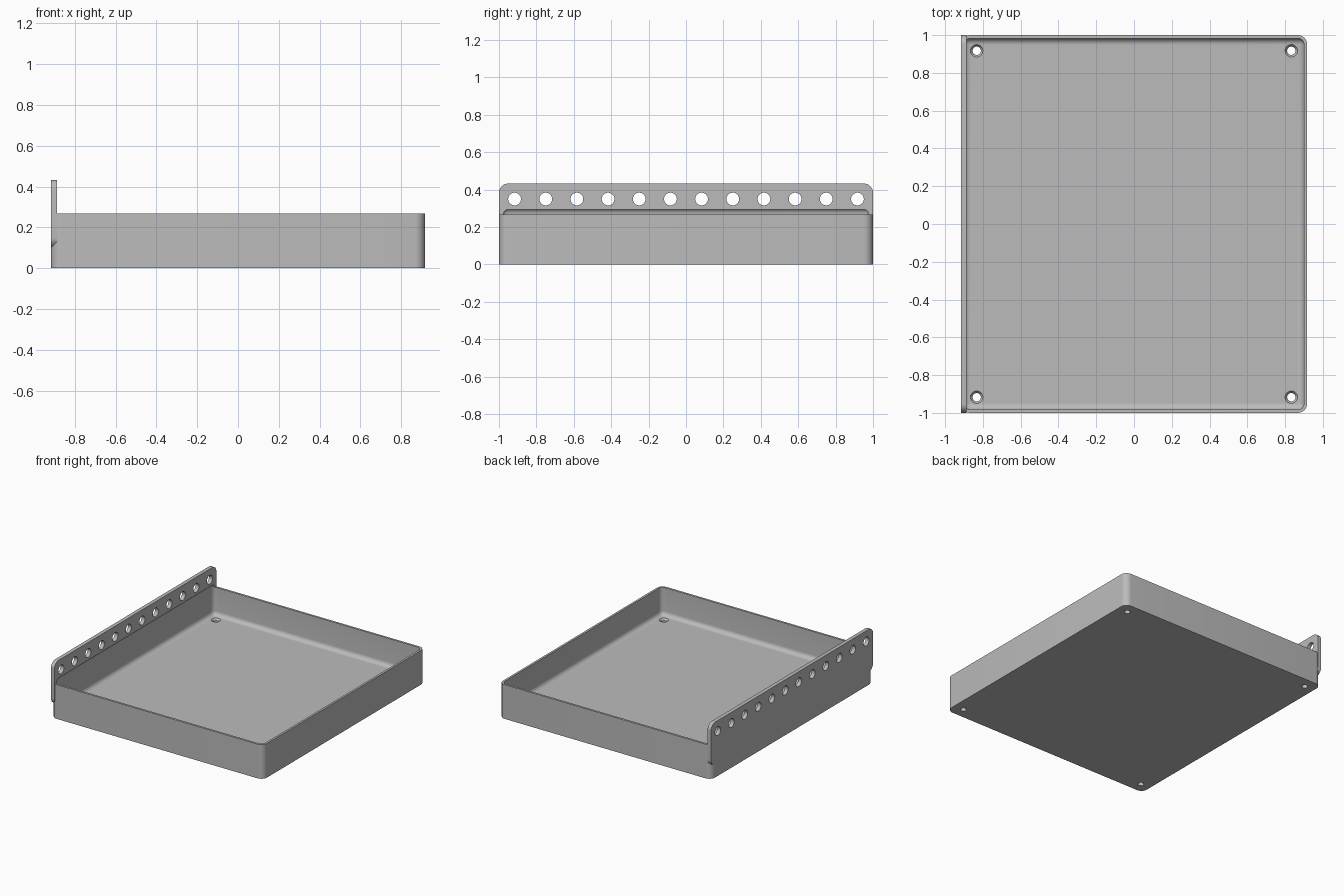
import bpy
import bmesh
import math
from mathutils import Matrix, Vector

if "Cube" in bpy.data.objects:
    bpy.data.objects.remove(bpy.data.objects["Cube"], do_unlink=True)

HALF_X, HALF_Y = 0.917, 1.0
RIM, TOP, FLOOR = 0.267, 0.433, 0.05
WALL, PLATE = 0.0167, 0.03

grey = bpy.data.materials.new("grey_plastic")
grey.use_nodes = True
grey.diffuse_color = (0.5, 0.5, 0.5, 1)
grey.node_tree.nodes["Principled BSDF"].inputs["Base Color"].default_value = (0.5, 0.5, 0.5, 1)


def to_object(name, bm):
    mesh = bpy.data.meshes.new(name)
    bm.to_mesh(mesh)
    bm.free()
    mesh.materials.append(grey)
    obj = bpy.data.objects.new(name, mesh)
    bpy.context.collection.objects.link(obj)
    return obj


def rounded_box(name, low, high, radius, axis=None):
    """Box with the edges along one axis rounded, or all edges if axis is None."""
    low, high = Vector(low), Vector(high)
    bm = bmesh.new()
    bmesh.ops.create_cube(bm, size=1)
    for v in bm.verts:
        v.co = [(a + b) / 2 + c * (b - a) for a, b, c in zip(low, high, v.co)]
    edges = [e for e in bm.edges
             if axis is None or abs((e.verts[0].co - e.verts[1].co)[axis]) > 1e-4]
    bmesh.ops.bevel(bm, geom=edges, offset=radius, segments=8, profile=0.5, affect='EDGES')
    return to_object(name, bm)


def add_cone(bm, centre, r1, r2, depth, turn=Matrix()):
    bmesh.ops.create_cone(bm, cap_ends=True, segments=40, radius1=r1, radius2=r2,
                          depth=depth, matrix=Matrix.Translation(centre) @ turn)


def combine(target, other, operation):
    mod = target.modifiers.new(operation.lower(), 'BOOLEAN')
    mod.operation, mod.solver, mod.object = operation, 'EXACT', other
    bpy.context.view_layer.objects.active = target
    bpy.ops.object.modifier_apply(modifier=mod.name)
    bpy.data.objects.remove(other, do_unlink=True)


# Tray body with rounded upright corners, joined to the tall mounting plate
tray = rounded_box("tray", (-HALF_X, -HALF_Y, 0), (HALF_X, HALF_Y, RIM), 0.05, axis=2)
plate = rounded_box("mounting_plate", (-HALF_X, -HALF_Y, 0.1),
                    (-HALF_X + PLATE, HALF_Y, TOP), 0.05, axis=0)
combine(tray, plate, 'UNION')

# Hollow with filleted edges, reaching slightly into the plate above the rim
hollow = rounded_box("hollow", (-HALF_X + WALL, -HALF_Y + WALL, FLOOR),
                     (HALF_X - WALL, HALF_Y - WALL, 0.302), 0.034)
combine(tray, hollow, 'DIFFERENCE')

# Row of plate holes and the corner screw holes
drills, sinks = bmesh.new(), bmesh.new()
sideways = Matrix.Rotation(math.pi / 2, 4, 'Y')
for i in range(12):
    add_cone(drills, (-HALF_X, (i - 5.5) / 6, 0.35), 0.034, 0.034, 0.2, sideways)
for x in (-0.833, 0.833):
    for y in (-0.917, 0.917):
        add_cone(drills, (x, y, 0.03), 0.022, 0.022, 0.2)
        add_cone(sinks, (x, y, FLOOR), 0.022, 0.044, 0.03)
combine(tray, to_object("drills", drills), 'DIFFERENCE')
combine(tray, to_object("countersinks", sinks), 'DIFFERENCE')

# Smooth the fillets, keep the hard edges
bpy.ops.object.select_all(action='DESELECT')
tray.select_set(True)
bpy.context.view_layer.objects.active = tray
bpy.ops.object.shade_smooth_by_angle(angle=math.radians(30))
